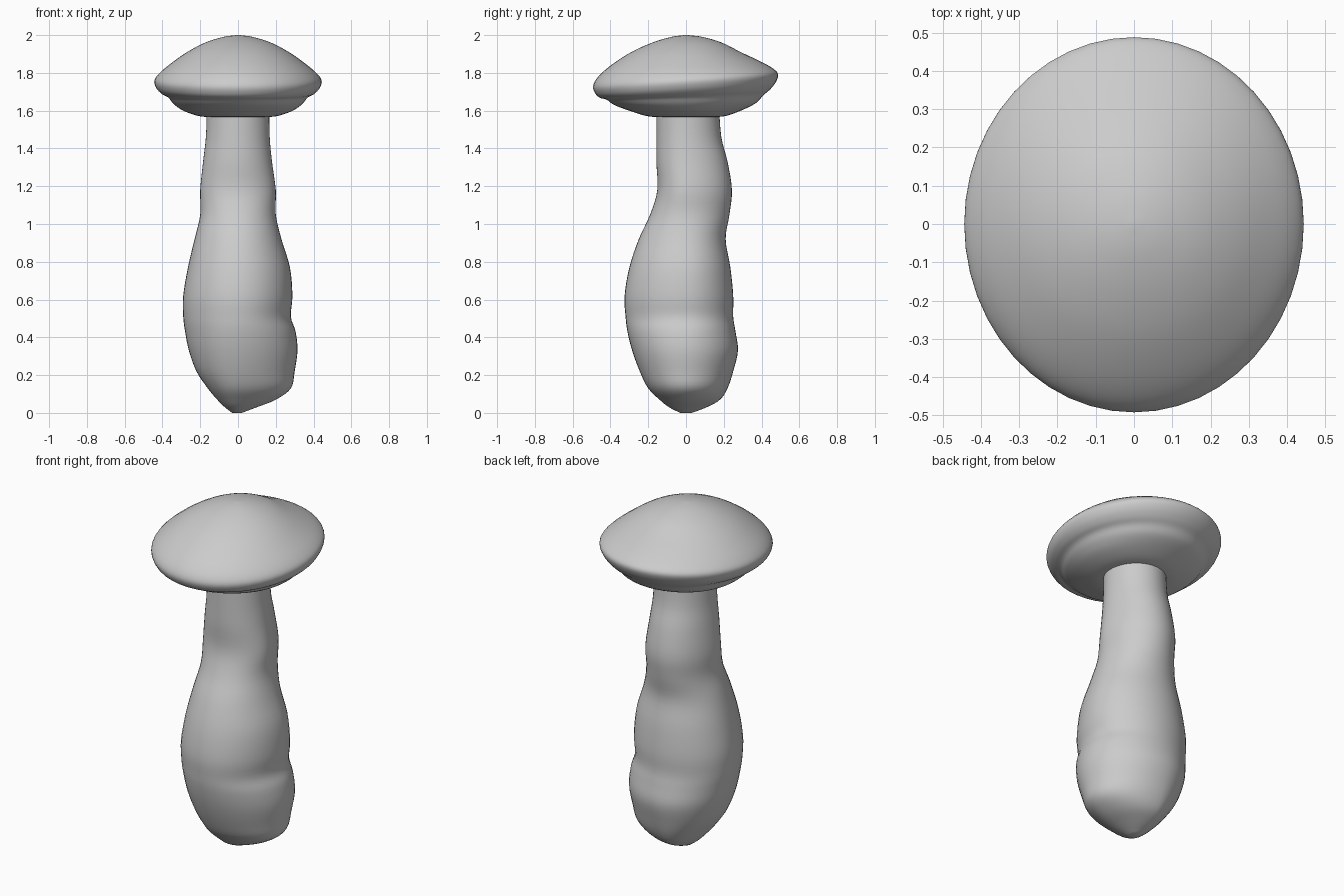
import bpy
import bmesh
from math import cos, sin, pi

cube = bpy.data.objects.get("Cube")
if cube:
    bpy.data.objects.remove(cube)

clay = bpy.data.materials.new("light grey")
clay.use_nodes = True
GREY = (0.6, 0.6, 0.6, 1)
clay.diffuse_color = GREY
clay.node_tree.nodes["Principled BSDF"].inputs["Base Color"].default_value = GREY


def smooth_rows(rows, steps):
    """Catmull-Rom interpolation through rows of numbers."""
    out = []
    for i in range(len(rows) - 1):
        a, b, c = rows[max(i - 1, 0)], rows[i], rows[i + 1]
        d = rows[min(i + 2, len(rows) - 1)]
        for s in range(steps):
            t = s / steps
            out.append([q + t / 2 * ((r - p) + t * (2 * p - 5 * q + 4 * r - u
                        + t * (3 * (q - r) + u - p)))
                        for p, q, r, u in zip(a, b, c, d)])
    return out + [rows[-1]]


def loft(name, rows, sides, steps):
    """Each row: height, reach to -x, +x, -y, +y, and rise towards +y."""
    bm = bmesh.new()
    rings = []
    for z, x0, x1, y0, y1, rise in smooth_rows(rows, steps):
        ring = []
        for k in range(sides):
            c, s = cos(2 * pi * k / sides), sin(2 * pi * k / sides)
            ring.append(bm.verts.new((c * (x1 if c > 0 else x0),
                                      s * (y1 if s > 0 else y0), z + rise * s)))
        rings.append(ring)
    for low, high in zip(rings, rings[1:]):
        for k in range(sides):
            n = (k + 1) % sides
            bm.faces.new((low[k], low[n], high[n], high[k]))
    bm.faces.new(rings[0][::-1])
    bm.faces.new(rings[-1])
    mesh = bpy.data.meshes.new(name)
    bm.to_mesh(mesh)
    bm.free()
    mesh.materials.append(clay)
    obj = bpy.data.objects.new(name, mesh)
    bpy.context.collection.objects.link(obj)
    bpy.ops.object.select_all(action="DESELECT")
    obj.select_set(True)
    bpy.context.view_layer.objects.active = obj
    bpy.ops.object.shade_smooth_by_angle(angle=pi / 3)


# Swollen stem with a bulge low on its back left
loft("stem", [
    (0.00, .03, .02, .03, .03, 0),
    (0.03, .07, .10, .09, .11, 0),
    (0.07, .11, .20, .14, .18, 0),
    (0.13, .16, .28, .20, .22, 0),
    (0.22, .22, .30, .245, .25, 0),
    (0.33, .26, .315, .285, .275, 0),
    (0.43, .28, .305, .31, .262, 0),
    (0.51, .29, .28, .32, .25, 0),
    (0.62, .29, .288, .325, .25, 0),
    (0.77, .265, .275, .30, .235, 0),
    (0.92, .23, .23, .25, .21, 0),
    (1.05, .20, .20, .19, .23, 0),
    (1.18, .20, .20, .152, .243, 0),
    (1.33, .185, .18, .157, .22, 0),
    (1.46, .17, .168, .157, .187, 0),
    (1.62, .165, .165, .157, .175, 0),
], 48, 4)

# Broad cap, hollowed below the rounded rim and tipped up at the back
loft("cap", [
    (1.565, .10, .10, .10, .10, 0),
    (1.57, .20, .20, .20, .20, 0),
    (1.60, .29, .29, .30, .29, 0),
    (1.635, .34, .34, .38, .37, .005),
    (1.67, .37, .37, .42, .41, .012),
    (1.69, .405, .405, .455, .445, .022),
    (1.72, .433, .433, .48, .475, .03),
    (1.76, .443, .443, .492, .488, .03),
    (1.80, .415, .415, .465, .465, .02),
    (1.85, .355, .355, .395, .40, .008),
    (1.91, .27, .27, .29, .29, 0),
    (1.96, .175, .175, .18, .19, 0),
    (1.99, .08, .08, .08, .09, 0),
    (2.00, .01, .01, .01, .01, 0),
], 48, 4)
